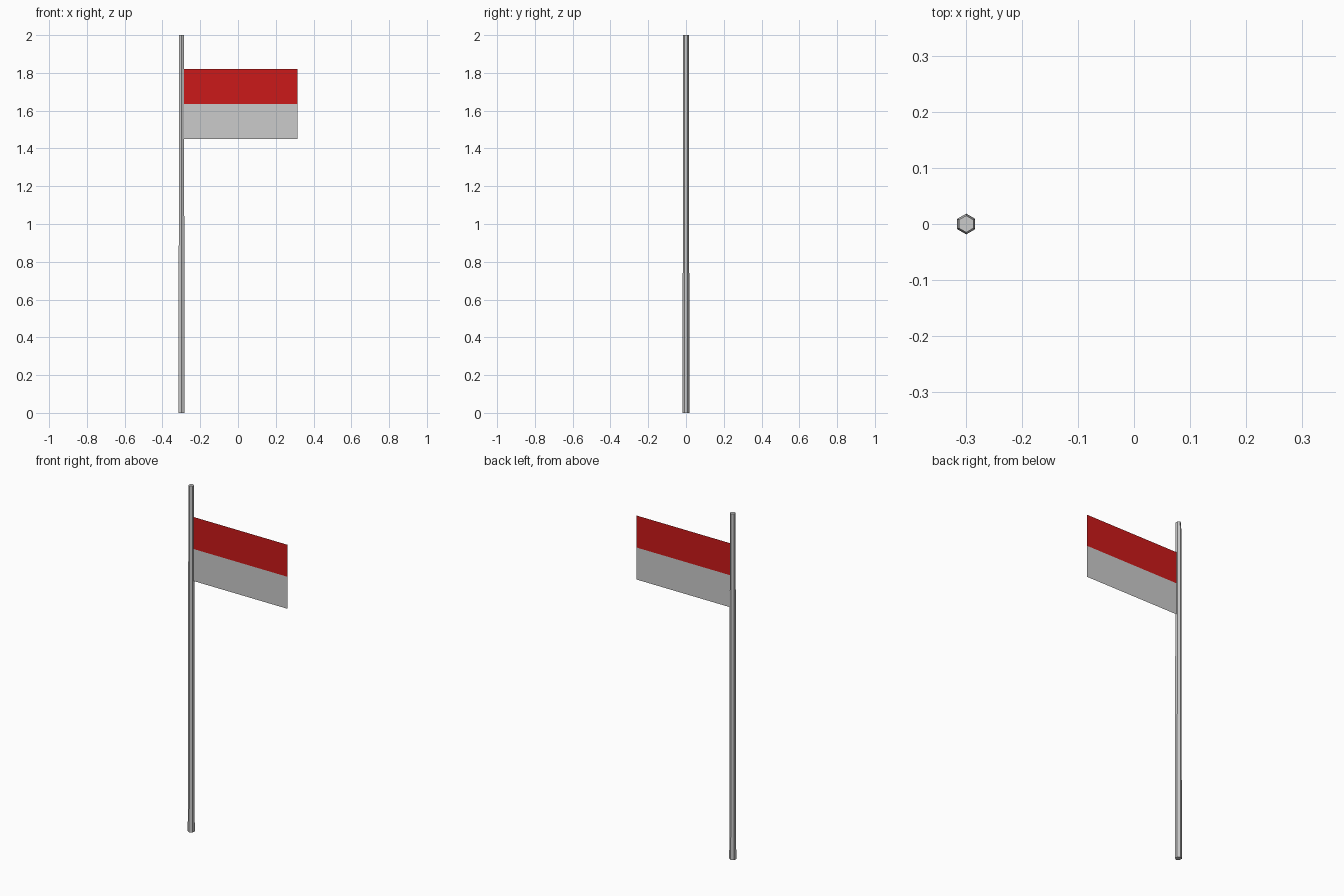
import bpy
import math

if "Cube" in bpy.data.objects:
    bpy.data.objects.remove(bpy.data.objects["Cube"])

POLE_X = -0.299
FLAG_LEFT, FLAG_RIGHT = -0.288, 0.315

# Tapered six-sided pole, corners pointing along y
bpy.ops.mesh.primitive_cone_add(vertices=6, radius1=0.0185, radius2=0.015, depth=2.0,
                                location=(POLE_X, 0, 1.0))
bpy.context.object.name = "pole"


def stripe(name, z0, z1):
    """Flat vertical cloth panel hung from the pole."""
    mesh = bpy.data.meshes.new(name)
    mesh.from_pydata([(FLAG_LEFT, 0, z0), (FLAG_RIGHT, 0, z0),
                      (FLAG_RIGHT, 0, z1), (FLAG_LEFT, 0, z1)], [], [(0, 1, 2, 3)])
    obj = bpy.data.objects.new(name, mesh)
    bpy.context.collection.objects.link(obj)
    return obj


# Two-stripe flag
lower = stripe("flag_lower_stripe", 1.45, 1.635)
upper = stripe("flag_upper_stripe", 1.635, 1.82)
red = bpy.data.materials.new("red_cloth")
red.diffuse_color = (0.6, 0.01, 0.01, 1)
red.use_nodes = True
red.node_tree.nodes["Principled BSDF"].inputs["Base Color"].default_value = red.diffuse_color
upper.data.materials.append(red)
